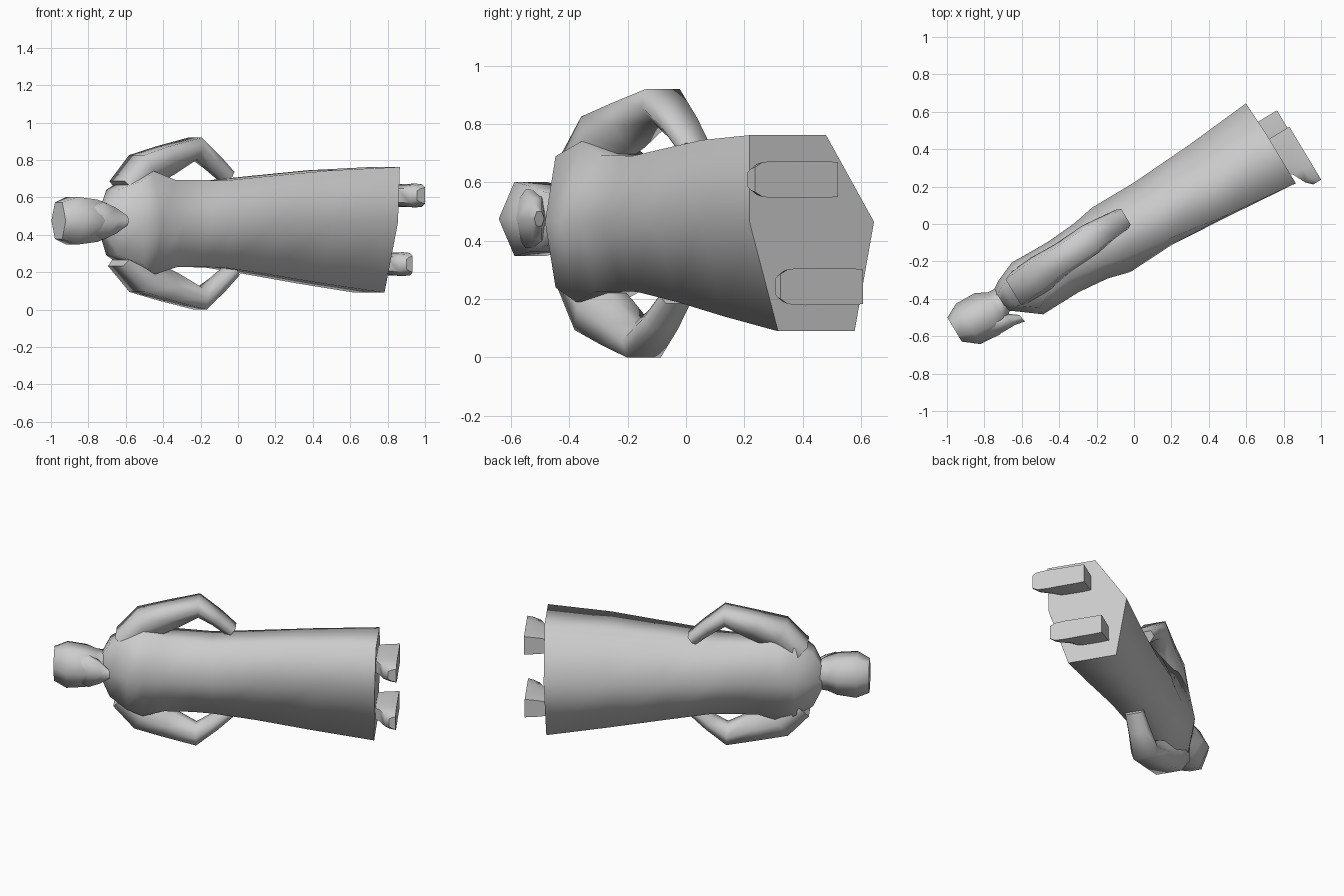
import bpy, bmesh, math
from mathutils import Vector

if "Cube" in bpy.data.objects:
    bpy.data.objects.remove(bpy.data.objects["Cube"])

stone = bpy.data.materials.new("plain grey")
stone.use_nodes = True
stone.diffuse_color = (0.6, 0.6, 0.6, 1)
stone.node_tree.nodes["Principled BSDF"].inputs["Base Color"].default_value = stone.diffuse_color

# Figure lies on its side: s runs head to feet, d towards its front, z to its left
ANGLE = math.radians(31)
C, S = math.cos(ANGLE), math.sin(ANGLE)
MID = 0.465


def place(s, d, z):
    return Vector((s * C + d * S, s * S - d * C, z))


def loft(name, rings, limit=120):
    """Skin equal-length rings of (s, d, z); crisp end caps, smooth sides."""
    bm = bmesh.new()
    loops = [[bm.verts.new(place(*p)) for p in ring] for ring in rings]
    n = len(loops[0])
    for a, b in zip(loops, loops[1:]):
        for i in range(n):
            j = (i + 1) % n
            bm.faces.new((a[i], a[j], b[j], b[i]))
    caps = [bm.faces.new(loops[0]), bm.faces.new(loops[-1])]
    bmesh.ops.recalc_face_normals(bm, faces=bm.faces)
    for face in bm.faces:
        face.smooth = True
    for edge in bm.edges:
        on_cap = any(f in caps for f in edge.link_faces)
        edge.smooth = not on_cap and edge.calc_face_angle() < math.radians(limit)
    mesh = bpy.data.meshes.new(name)
    bm.to_mesh(mesh)
    bm.free()
    mesh.materials.append(stone)
    bpy.context.collection.objects.link(bpy.data.objects.new(name, mesh))


def head_ring(s, back, front, half, lean=0.0):
    """Six-sided ring; lean moves its front towards the feet."""
    mid, depth = (back + front) / 2, (front - back) / 2
    ring = []
    for i in range(6):
        a = math.tau * i / 6
        ring.append((s + lean * math.cos(a), mid + depth * math.cos(a),
                     MID + 0.01 + half * math.sin(a) / math.sin(math.tau / 6)))
    return ring


def robe_ring(s, back, front, low, high, side, twist, tilt):
    """Six-sided ring: front and back ridges with flat flanks left and right."""
    mid = (back + front) / 2 + 0.6 * twist
    pts = [(front, MID), (mid + twist + side, high), (mid + twist - side, high),
           (back, MID), (mid - twist - side, low), (mid - twist + side, low)]
    return [(s + tilt * (z - MID), d, z) for d, z in pts]


# Robe from collar to hem, widest across the shoulders before the waist
loft("robe", [
    robe_ring(-0.83, -0.08, 0.04, 0.40, 0.54, 0.03, 0, 0),
    robe_ring(-0.775, -0.115, 0.08, 0.29, 0.64, 0.06, 0, 0),
    robe_ring(-0.665, -0.16, 0.164, 0.24, 0.69, 0.12, 0, 0),
    robe_ring(-0.57, -0.157, 0.162, 0.19, 0.74, 0.09, -0.01, 0),
    robe_ring(-0.44, -0.155, 0.16, 0.227, 0.694, 0.09, -0.01, 0),
    robe_ring(-0.27, -0.168, 0.177, 0.227, 0.692, 0.09, 0, 0),
    robe_ring(-0.15, -0.19, 0.21, 0.225, 0.69, 0.10, 0.01, 0),
    robe_ring(0.115, -0.19, 0.20, 0.19, 0.715, 0.11, 0.03, 0.01),
    robe_ring(0.46, -0.21, 0.225, 0.14, 0.745, 0.13, 0.05, 0.02),
    robe_ring(0.845, -0.244, 0.254, 0.09, 0.762, 0.153, 0.063, 0.03),
])

# Head and neck
loft("head", [
    head_ring(-1.113, -0.085, 0.065, 0.098),
    head_ring(-1.035, -0.125, 0.127, 0.127),
    head_ring(-0.92, -0.122, 0.137, 0.113),
    head_ring(-0.86, -0.09, 0.115, 0.095),
    head_ring(-0.81, -0.085, 0.055, 0.083),
    head_ring(-0.72, -0.10, 0.05, 0.10),
])

# Pointed beard growing out of the jaw
loft("beard", [
    head_ring(-0.96, 0.00, 0.12, 0.07),
    head_ring(-0.90, 0.00, 0.135, 0.10),
    head_ring(-0.835, 0.05, 0.135, 0.07, 0.01),
    head_ring(-0.772, 0.10, 0.146, 0.025, 0.005),
])


# Arms bent with hands on the hips: centre (s, d, z), half width, half depth
ARM = [
    ((-0.685, -0.02, 0.63), 0.08, 0.10),
    ((-0.565, -0.03, 0.748), 0.092, 0.10),
    ((-0.42, -0.04, 0.797), 0.08, 0.085),
    ((-0.24, -0.05, 0.862), 0.058, 0.085),
    ((-0.135, -0.055, 0.787), 0.042, 0.07),
    ((-0.04, -0.055, 0.708), 0.036, 0.06),
]


def arm(name, mirrored):
    rings = []
    for i, ((s, d, z), wide, deep) in enumerate(ARM):
        a = Vector(ARM[max(i - 1, 0)][0])
        b = Vector(ARM[min(i + 1, len(ARM) - 1)][0])
        t = (b - a).normalized()
        shape = [(1, 0.8), (0, 1), (-1, 0.4), (-1, -0.4), (0, -1), (1, -0.8)]
        ring = [(s - t.z * wide * w, d + deep * e, z + t.x * wide * w) for w, e in shape]
        if mirrored:
            shift = 0.07 * min(1, max(0, (s + 0.685) / 0.4))
            ring = [(p - 0.01, q + shift, 0.92 - r) for p, q, r in ring]
        rings.append(ring)
    loft(name, rings)


arm("left_arm", False)
arm("right_arm", True)


# Boots: flat sole, high ankle at the heel, low rounded toe
def boot(name, heel, sole, z):
    rings = []
    for along, top, half in [(0, 0.79, 0.06), (0.05, 0.78, 0.062), (0.16, 0.79, 0.062),
                             (0.23, 0.865, 0.064), (0.30, 0.90, 0.06), (0.33, 0.93, 0.043)]:
        rings.append([(sole, heel + along, z - half), (sole, heel + along, z + half),
                      ((sole + top) / 2, heel + along, z + half * 0.88),
                      (top, heel + along, z + half * 0.6),
                      (top, heel + along, z - half * 0.6),
                      ((sole + top) / 2, heel + along, z - half * 0.88)])
    loft(name, rings, 65)


boot("left_boot", -0.018, 0.98, 0.61)
boot("right_boot", -0.127, 0.968, 0.243)
